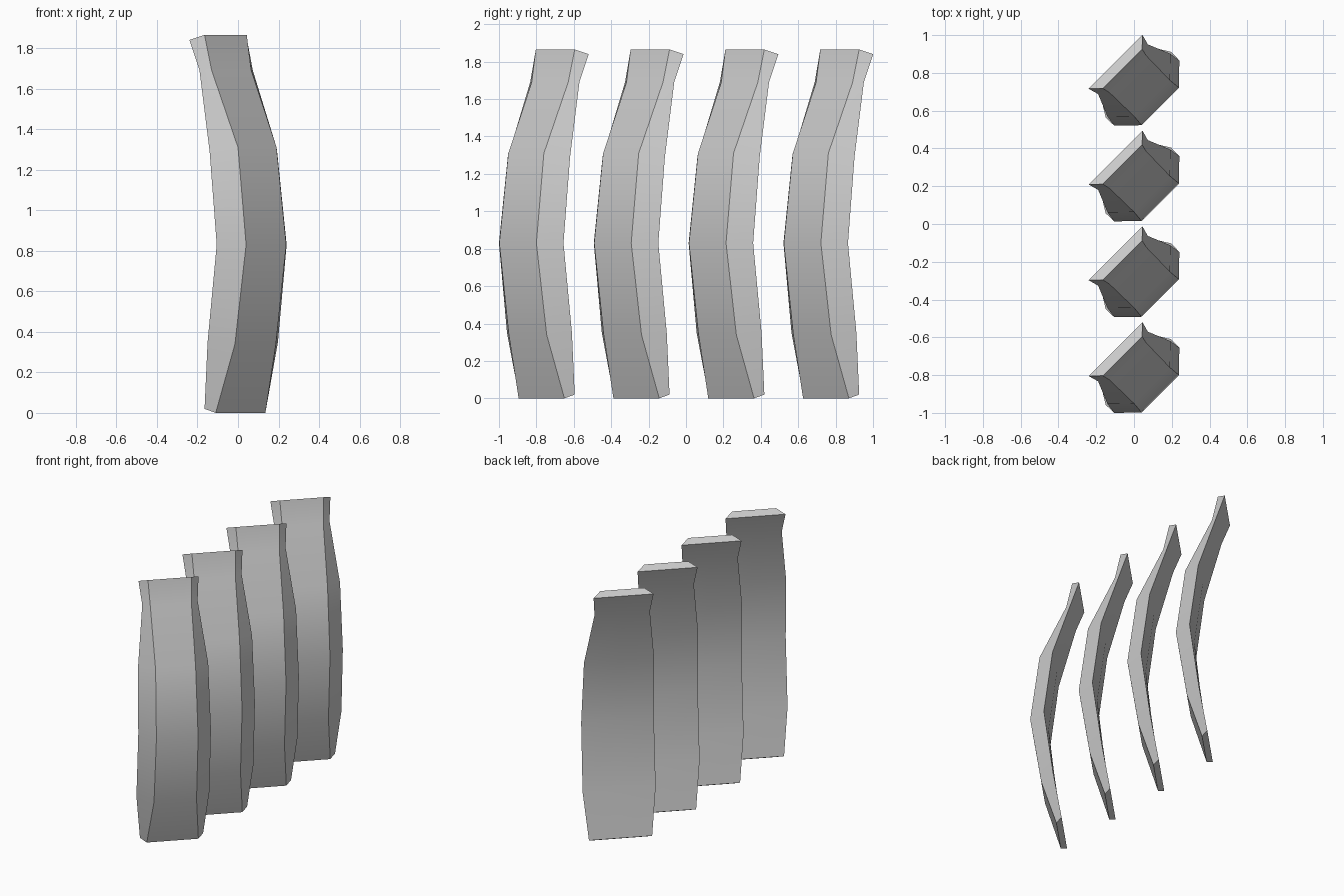
import bpy, bmesh

if "Cube" in bpy.data.objects:
    bpy.data.objects.remove(bpy.data.objects["Cube"])

K = -0.76          # mirror line of a slat: (x, y) -> (K - y, K - x)
SPACING = 0.507

# left front edge and left back edge of one slat, bottom to top (x, y, z)
FRONT = [(-0.11, -0.895, 0.0), (-0.015, -0.947, 0.34), (0.04, -0.998, 0.83),
         (0.0, -0.95, 1.31), (-0.13, -0.825, 1.69), (-0.165, -0.803, 1.865)]
BACK = [(-0.165, -0.895, 0.02), (-0.15, -0.957, 0.35), (-0.105, -1.0, 0.83),
        (-0.14, -0.953, 1.29), (-0.19, -0.833, 1.69), (-0.24, -0.805, 1.84)]
# slight swelling along the middle of the back
SWELL = [0, 0, 0.008, 0.008, 0, 0]

grey = bpy.data.materials.new("plain grey")
grey.diffuse_color = (0.6, 0.6, 0.6, 1)
grey.use_nodes = True
grey.node_tree.nodes["Principled BSDF"].inputs["Base Color"].default_value = grey.diffuse_color


def mirrored(p):
    return (K - p[1], K - p[0], p[2])


def build_slat(index):
    bm = bmesh.new()
    rings = []
    for f, b, s in zip(FRONT, BACK, SWELL):
        br = mirrored(b)
        mid = ((b[0] + br[0]) / 2 - s, (b[1] + br[1]) / 2 + s, b[2])
        rings.append([bm.verts.new(p) for p in (f, mirrored(f), br, mid, b)])
    # sides
    for lo, hi in zip(rings, rings[1:]):
        for i in range(5):
            j = (i + 1) % 5
            bm.faces.new((lo[i], lo[j], hi[j], hi[i]))
    # end caps
    bm.faces.new(rings[0][::-1])
    bm.faces.new(rings[-1])
    bmesh.ops.recalc_face_normals(bm, faces=bm.faces)

    mesh = bpy.data.meshes.new("curved_slat")
    bm.to_mesh(mesh)
    bm.free()
    mesh.materials.append(grey)
    slat = bpy.data.objects.new(f"curved_slat_{index + 1}", mesh)
    slat.location.y = index * SPACING
    bpy.context.collection.objects.link(slat)
    bpy.ops.object.select_all(action='DESELECT')
    slat.select_set(True)
    bpy.context.view_layer.objects.active = slat
    bpy.ops.object.shade_smooth_by_angle(angle=0.52)


# row of four slats from front to back
for n in range(4):
    build_slat(n)
